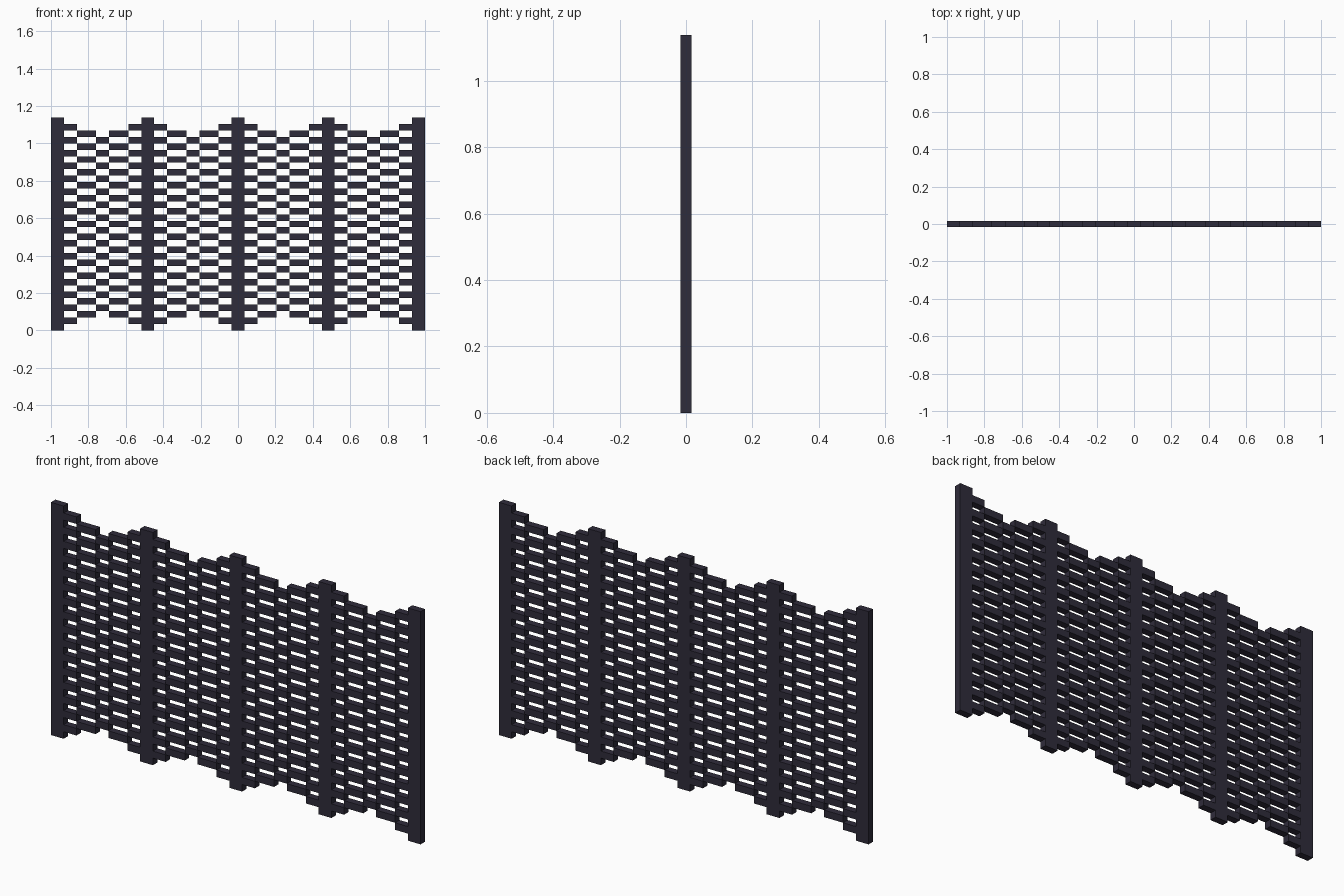
import bpy, bmesh
from mathutils import Matrix, Vector

if "Cube" in bpy.data.objects:
    bpy.data.objects.remove(bpy.data.objects["Cube"])

U = 2 / 58          # grid unit: panel is 58 wide, 33 high, 1 deep
ROWS = 33

iron = bpy.data.materials.new("dark_iron")
iron.diffuse_color = (0.028, 0.025, 0.043, 1)
iron.use_nodes = True
iron.node_tree.nodes["Principled BSDF"].inputs["Base Color"].default_value = iron.diffuse_color


def boxes(name, x0, x1, spans):
    """One object made of boxes from x0 to x1 (grid units), one per (z0, z1)."""
    bm = bmesh.new()
    for z0, z1 in spans:
        size = Vector((x1 - x0, 1, z1 - z0)) * U
        mid = Vector(((x0 + x1) / 2 - 29, 0, (z0 + z1) / 2)) * U
        bmesh.ops.create_cube(bm, size=1, matrix=Matrix.Translation(mid) @ Matrix.Diagonal(size).to_4x4())
    mesh = bpy.data.meshes.new(name)
    bm.to_mesh(mesh)
    bm.free()
    mesh.materials.append(iron)
    bpy.context.collection.objects.link(bpy.data.objects.new(name, mesh))


# Five full-height posts
for i in range(5):
    boxes(f"post_{i + 1}", 14 * i, 14 * i + 2, [(0, ROWS)])

# Bays of alternating slats: (width, first row), stepping in towards the middle
for bay in range(4):
    x = 14 * bay + 2
    for n, (w, row) in enumerate([(2, 1), (3, 2), (2, 3), (3, 2), (2, 1)]):
        boxes(f"bay_{bay + 1}_slats_{n + 1}", x, x + w,
              [(r, r + 1) for r in range(row, ROWS - row, 2)])
        x += w
